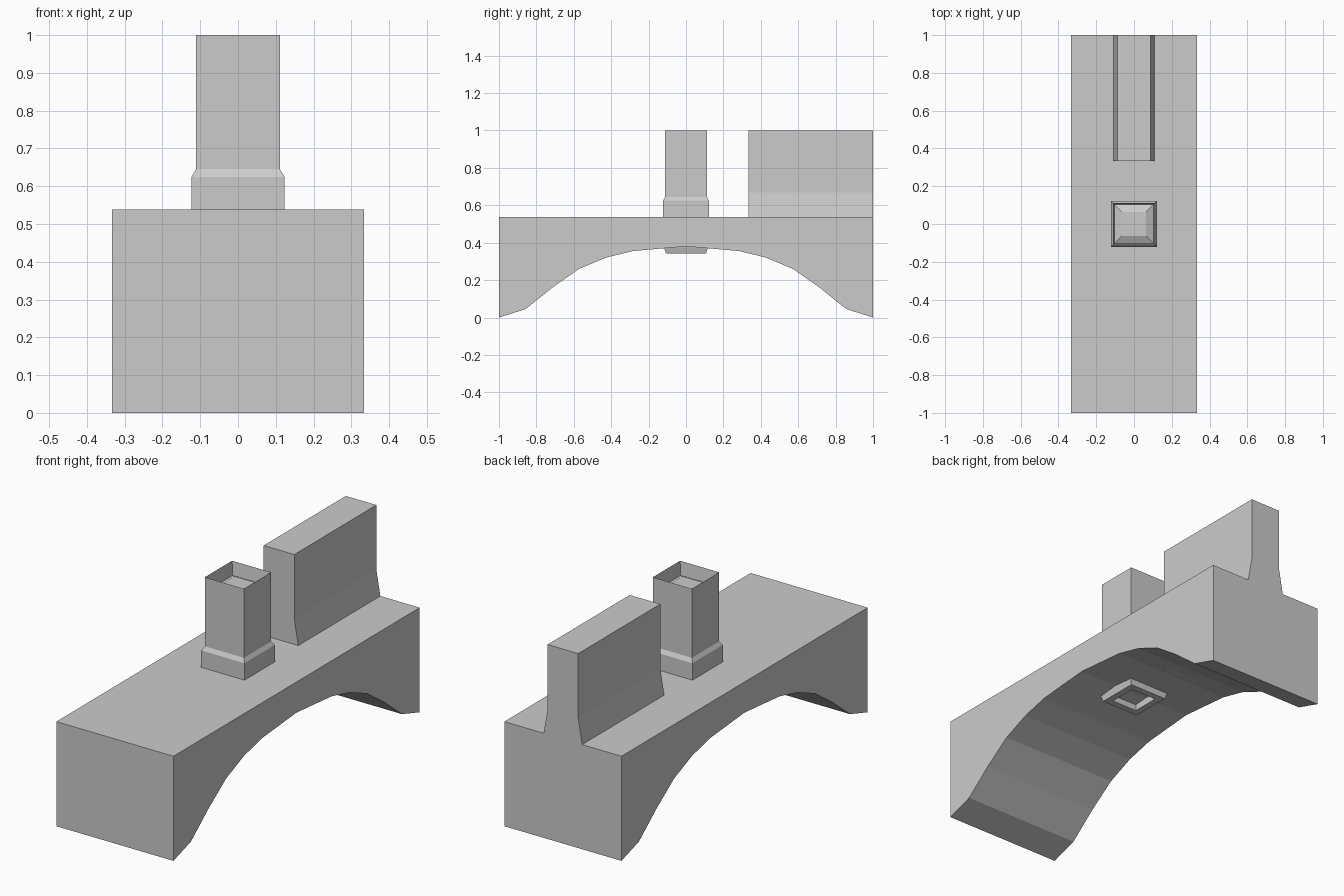
import bpy, bmesh

if "Cube" in bpy.data.objects:
    bpy.data.objects.remove(bpy.data.objects["Cube"])


def make_object(name, bm):
    bmesh.ops.recalc_face_normals(bm, faces=bm.faces)
    mesh = bpy.data.meshes.new(name)
    bm.to_mesh(mesh)
    bm.free()
    obj = bpy.data.objects.new(name, mesh)
    bpy.context.collection.objects.link(obj)
    return obj


def extrude_profile(name, points, direction):
    """Fill a closed outline and extrude it into a solid."""
    bm = bmesh.new()
    face = bm.faces.new([bm.verts.new(p) for p in points])
    ext = bmesh.ops.extrude_face_region(bm, geom=[face], use_keep_orig=True)
    moved = [v for v in ext["geom"] if isinstance(v, bmesh.types.BMVert)]
    bmesh.ops.translate(bm, vec=direction, verts=moved)
    return make_object(name, bm)


def square_loft(name, rings):
    """Stack square rings (half width, height) and cap both ends."""
    bm = bmesh.new()
    loops = [[bm.verts.new((sx * r, sy * r, z))
              for sx, sy in ((-1, -1), (1, -1), (1, 1), (-1, 1))]
             for r, z in rings]
    for a, b in zip(loops, loops[1:]):
        for i in range(4):
            j = (i + 1) % 4
            bm.faces.new((a[i], a[j], b[j], b[i]))
    bm.faces.new(loops[0])
    bm.faces.new(loops[-1])
    return make_object(name, bm)


# Arched block: half of the underside curve, mirrored across y = 0
arch_heights = [0.38, 0.368, 0.355, 0.32, 0.26, 0.16, 0.045, 0.0]
half = [(i / 7, z) for i, z in enumerate(arch_heights)]
outline = [(-y, z) for y, z in reversed(half[1:])] + half
outline += [(1, 0.538), (-1, 0.538)]
extrude_profile("arched_base", [(-0.333, y, z) for y, z in outline],
                (0.666, 0, 0))

# Flared upright wall, reaching down into the block
side = [(0.089, 0.342), (0.111, 0.53), (0.087, 0.668), (0.087, 1.0)]
section = side + [(-x, z) for x, z in reversed(side)]
extrude_profile("upright_wall", [(x, 0.333, z) for x, z in section],
                (0, 0.667, 0))

# Square chimney: underside recess, outer steps, thin rim and sunken plug
square_loft("chimney", [
    (0.073, 0.39), (0.073, 0.342), (0.107, 0.342), (0.117, 0.375),
    (0.123, 0.45), (0.123, 0.625), (0.111, 0.645), (0.111, 1.0),
    (0.103, 0.93), (0.064, 0.95),
])
